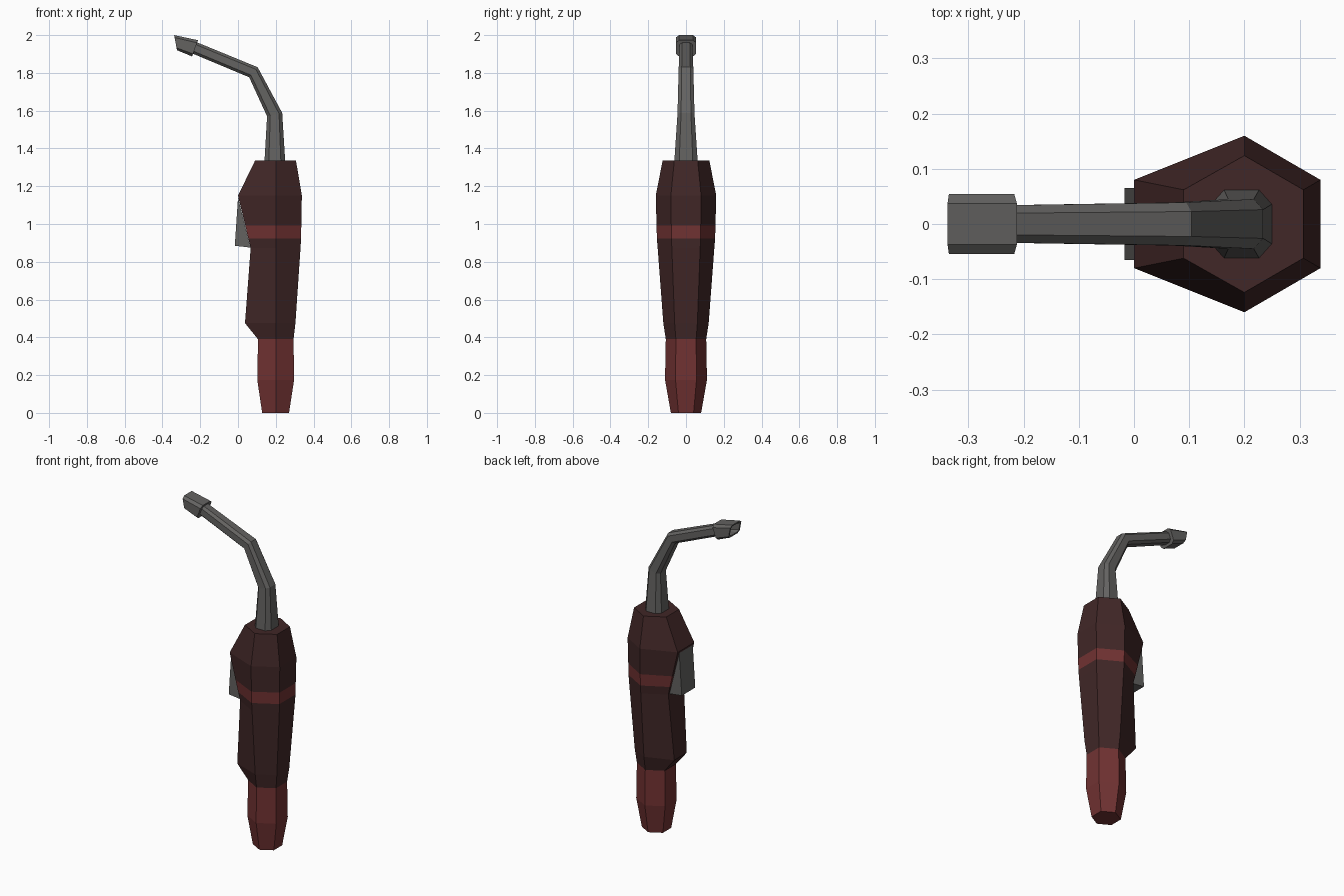
import bpy, bmesh
from mathutils import Vector

if "Cube" in bpy.data.objects:
    bpy.data.objects.remove(bpy.data.objects["Cube"])


def material(name, rgb):
    m = bpy.data.materials.new(name)
    m.diffuse_color = (*rgb, 1)
    m.use_nodes = True
    m.node_tree.nodes["Principled BSDF"].inputs["Base Color"].default_value = m.diffuse_color
    return m


DARK = material("dark maroon", (0.052, 0.020, 0.020))
RED = material("red", (0.165, 0.032, 0.032))
GREY = material("steel grey", (0.125, 0.122, 0.118))


def loft(name, rings, mats):
    """Skin a list of equal-length point rings and cap both ends."""
    bm = bmesh.new()
    vs = [[bm.verts.new(p) for p in ring] for ring in rings]
    n = len(vs[0])
    for a, b in zip(vs, vs[1:]):
        for i in range(n):
            j = (i + 1) % n
            bm.faces.new((a[i], a[j], b[j], b[i]))
    bm.faces.new(vs[0][::-1])
    bm.faces.new(vs[-1])
    bmesh.ops.recalc_face_normals(bm, faces=bm.faces)
    me = bpy.data.meshes.new(name)
    bm.to_mesh(me)
    bm.free()
    for m in mats:
        me.materials.append(m)
    ob = bpy.data.objects.new(name, me)
    bpy.context.collection.objects.link(ob)
    return ob


def hexagon(z, x0, x1, w):
    """Horizontal six-sided section, widest at x = 0.2."""
    return [(x1, -w / 2, z), (x1, w / 2, z), (0.2, w, z),
            (x0, w / 2, z), (x0, -w / 2, z), (0.2, -w, z)]


def octagon(outer, inner, w, flat=0.58):
    """Chamfered section spanning two (x, z) points, half width w in y."""
    o, i = Vector((outer[0], 0, outer[1])), Vector((inner[0], 0, inner[1]))
    mid, u, v = (o + i) / 2, (o - i) / 2, Vector((0, w, 0))
    f = flat
    return [mid + u * a + v * b for a, b in
            ((1, -f), (1, f), (f, 1), (-f, 1), (-1, f), (-1, -f), (-f, -1), (f, -1))]


# Handle body with a painted band between two rings
body = loft("handle_body", [
    hexagon(0.39, 0.106, 0.294, 0.107),
    hexagon(0.475, 0.037, 0.304, 0.12),
    hexagon(0.873, 0.067, 0.331, 0.15),
    hexagon(0.923, 0.055, 0.334, 0.154),
    hexagon(0.993, 0.038, 0.335, 0.156),
    hexagon(1.15, 0.0, 0.338, 0.16),
    hexagon(1.335, 0.09, 0.307, 0.124)], [DARK, RED])
for p in body.data.polygons:
    p.material_index = int(0.924 < p.center.z < 0.992)

# Bottom grip
loft("bottom_grip", [
    hexagon(0, 0.128, 0.27, 0.08),
    hexagon(0.175, 0.102, 0.297, 0.111),
    hexagon(0.39, 0.106, 0.294, 0.107)], [RED])

# Trigger wedge
profile = [(0.0, 1.14), (-0.017, 0.885), (0.066, 0.875)]
loft("trigger", [[(x, y, z) for x, z in profile] for y in (-0.065, 0.065)], [GREY])

# Bent neck tube
loft("neck", [
    octagon((0.25, 1.33), (0.14, 1.33), 0.062),
    octagon((0.234, 1.588), (0.154, 1.57), 0.045),
    octagon((0.104, 1.83), (0.059, 1.777), 0.039),
    octagon((-0.22, 1.963), (-0.24, 1.902), 0.034)], [GREY])

# Nozzle with a hollow mouth
loft("nozzle", [
    octagon((-0.212, 1.973), (-0.243, 1.887), 0.054, 0.68),
    octagon((-0.338, 2.0), (-0.323, 1.92), 0.054, 0.68),
    octagon((-0.335, 1.99), (-0.325, 1.93), 0.044, 0.68),
    octagon((-0.265, 1.967), (-0.28, 1.922), 0.036, 0.68)], [GREY])
